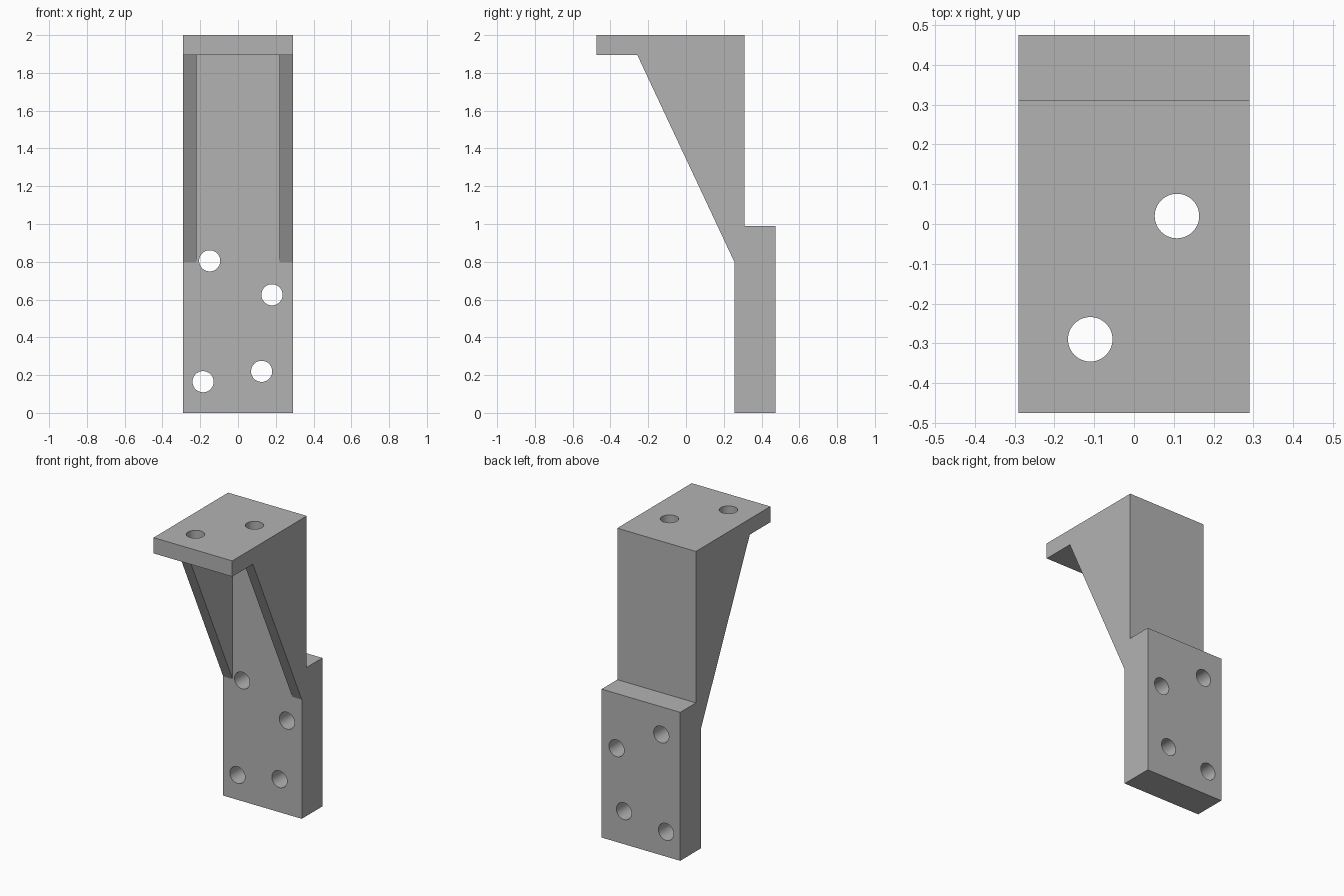
import bpy
import bmesh
import math
from mathutils import Matrix, Vector

cube = bpy.data.objects.get("Cube")
if cube:
    bpy.data.objects.remove(cube, do_unlink=True)

HALF_W, INNER_W = 0.29, 0.22
TOP, SHELF_UNDER, BLOCK_TOP = 2.0, 1.895, 0.99
FRONT, FACE, WALL_BACK, BACK = -0.475, 0.258, 0.31, 0.475
HOLE_R = 0.056

grey = bpy.data.materials.new("plain grey")
grey.use_nodes = True
grey.diffuse_color = (0.45, 0.45, 0.45, 1)
grey.node_tree.nodes["Principled BSDF"].inputs["Base Color"].default_value = grey.diffuse_color


def add_object(name, bm):
    bmesh.ops.recalc_face_normals(bm, faces=bm.faces)
    mesh = bpy.data.meshes.new(name)
    bm.to_mesh(mesh)
    bm.free()
    mesh.materials.append(grey)
    obj = bpy.data.objects.new(name, mesh)
    bpy.context.collection.objects.link(obj)
    return obj


def extruded(name, profile, x0, x1):
    """Side profile of (y, z) points, extruded along x."""
    bm = bmesh.new()
    face = bm.faces.new([bm.verts.new((x0, y, z)) for y, z in profile])
    ring = bmesh.ops.extrude_face_region(bm, geom=[face])["geom"]
    moved = [v for v in ring if isinstance(v, bmesh.types.BMVert)]
    bmesh.ops.translate(bm, verts=moved, vec=(x1 - x0, 0, 0))
    return add_object(name, bm)


def drill(name, centre, along_y, depth):
    bm = bmesh.new()
    turn = Matrix.Rotation(math.pi / 2, 4, "X") if along_y else Matrix()
    bmesh.ops.create_cone(bm, cap_ends=True, segments=48, radius1=HOLE_R, radius2=HOLE_R,
                          depth=depth, matrix=Matrix.Translation(Vector(centre)) @ turn)
    return add_object(name, bm)


def combine(target, tool, operation):
    mod = target.modifiers.new(tool.name, "BOOLEAN")
    mod.operation, mod.solver, mod.object = operation, "EXACT", tool
    bpy.context.view_layer.objects.active = target
    bpy.ops.object.modifier_apply(modifier=mod.name)
    bpy.data.objects.remove(tool, do_unlink=True)


# Shelf, upright wall and thick mounting block
bracket = extruded("bracket_body", [
    (FRONT, TOP), (FRONT, SHELF_UNDER), (FACE, SHELF_UNDER), (FACE, 0),
    (BACK, 0), (BACK, BLOCK_TOP), (WALL_BACK, BLOCK_TOP), (WALL_BACK, TOP)],
    -HALF_W, HALF_W)

# Sloping gusset on each side
gusset = [(-0.258, SHELF_UNDER), (FACE, SHELF_UNDER), (FACE, 0.795)]
for name, x0, x1 in (("right_gusset", -HALF_W, -INNER_W), ("left_gusset", INNER_W, HALF_W)):
    combine(bracket, extruded(name, gusset, x0, x1), "UNION")

# Screw holes through the mounting block and the shelf
for x, z in ((-0.15, 0.805), (0.18, 0.625), (-0.185, 0.165), (0.125, 0.22)):
    combine(bracket, drill("block_hole", (x, 0.36, z), True, 0.5), "DIFFERENCE")
for x, y in ((0.108, 0.02), (-0.11, -0.29)):
    combine(bracket, drill("shelf_hole", (x, y, 1.95), False, 0.3), "DIFFERENCE")

# Merge the flat seams and smooth only the hole walls
bm = bmesh.new()
bm.from_mesh(bracket.data)
bmesh.ops.remove_doubles(bm, verts=bm.verts, dist=0.0001)
bmesh.ops.dissolve_limit(bm, angle_limit=0.01, verts=bm.verts, edges=bm.edges)
bm.to_mesh(bracket.data)
bm.free()
bpy.ops.object.select_all(action="DESELECT")
bracket.select_set(True)
bpy.context.view_layer.objects.active = bracket
bpy.ops.object.shade_smooth_by_angle(angle=math.radians(20))
